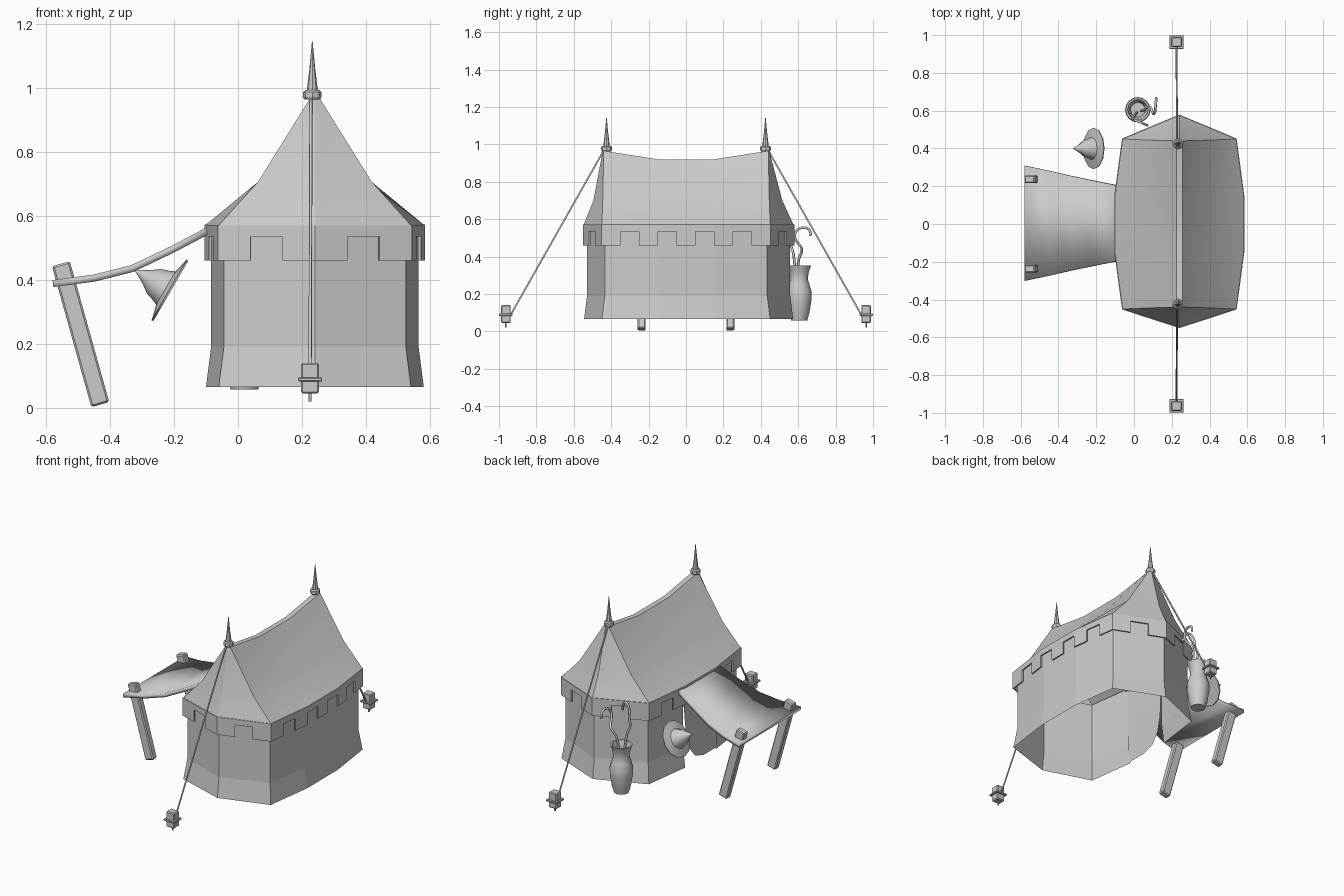
import bpy, bmesh, math
from mathutils import Vector

if "Cube" in bpy.data.objects:
    bpy.data.objects.remove(bpy.data.objects["Cube"])

CX = 0.24


def make(name, verts, faces, solid=0, smooth=None, offset=0):
    me = bpy.data.meshes.new(name)
    me.from_pydata([tuple(v) for v in verts], [], faces)
    bm = bmesh.new()
    bm.from_mesh(me)
    bmesh.ops.remove_doubles(bm, verts=bm.verts, dist=1e-5)
    bmesh.ops.recalc_face_normals(bm, faces=bm.faces)
    bm.to_mesh(me)
    bm.free()
    ob = bpy.data.objects.new(name, me)
    bpy.context.collection.objects.link(ob)
    if solid:
        m = ob.modifiers.new("thickness", "SOLIDIFY")
        m.thickness, m.offset = solid, offset
    if smooth:
        bpy.ops.object.select_all(action="DESELECT")
        ob.select_set(True)
        bpy.context.view_layer.objects.active = ob
        bpy.ops.object.shade_smooth_by_angle(angle=math.radians(smooth))
    return ob


def ring(corner, side, front, back, z, cy=0.45, sy=0.15):
    """Ten-point tent outline: corner/side are half widths, z = (end, corner, side)."""
    e, c, s = z
    right = [(corner, -cy, c), (side, -sy, s), (side, sy, s), (corner, cy, c)]
    pts = [(0, front, e)] + right + [(0, back, e)] + [(-x, y, h) for x, y, h in reversed(right)]
    return [Vector((CX + x, y, h)) for x, y, h in pts]


def loft(rings, skip=()):
    n = len(rings[0])
    faces = [(k * n + i, k * n + (i + 1) % n, (k + 1) * n + (i + 1) % n, (k + 1) * n + i)
             for k in range(len(rings) - 1) for i in range(n) if i not in skip]
    return [v for r in rings for v in r], faces


def lathe(name, profile, sides, loc=(0, 0, 0), tilt=0, smooth=40):
    verts = [(r * math.cos(2 * math.pi * i / sides), r * math.sin(2 * math.pi * i / sides), z)
             for r, z in profile for i in range(sides)]
    _, faces = loft([verts[k * sides:(k + 1) * sides] for k in range(len(profile))])
    faces += [tuple(range(sides)), tuple(range(len(verts) - sides, len(verts)))]
    ob = make(name, verts, faces, smooth=smooth)
    ob.location, ob.rotation_euler = loc, (0, tilt, 0)
    return ob


def beam(name, a, b, sx, sy, bevel=0.006):
    a, b = Vector(a), Vector(b)
    bm = bmesh.new()
    bmesh.ops.create_cube(bm, size=1)
    for v in bm.verts:
        v.co = Vector((v.co.x * sx, v.co.y * sy, v.co.z * (b - a).length))
    bmesh.ops.bevel(bm, geom=bm.edges[:], offset=bevel, segments=1, affect="EDGES")
    me = bpy.data.meshes.new(name)
    bm.to_mesh(me)
    bm.free()
    ob = bpy.data.objects.new(name, me)
    bpy.context.collection.objects.link(ob)
    d = b - a
    ob.location = (a + b) / 2
    ob.rotation_euler = (0, math.atan2(d.x, d.z), 0)
    return ob


def tube(name, pts, r, kind="POLY"):
    cu = bpy.data.curves.new(name, "CURVE")
    cu.dimensions, cu.bevel_depth, cu.bevel_resolution = "3D", r, 1
    cu.use_fill_caps, cu.resolution_u = True, 5
    sp = cu.splines.new(kind)
    sp.points.add(len(pts) - 1)
    for p, co in zip(sp.points, pts):
        p.co = (*co, 1)
    if kind == "NURBS":
        sp.order_u, sp.use_endpoint_u = 3, True
    ob = bpy.data.objects.new(name, cu)
    bpy.context.collection.objects.link(ob)
    return ob


# Roof: sagging ridge, waist and eaves
top = ring(0.016, 0.016, -0.445, 0.445, (0.965, 0.965, 0.92), 0.44)
waist = ring(0.178, 0.185, -0.495, 0.515, (0.70, 0.705, 0.69), 0.445)
eave = ring(0.30, 0.34, -0.547, 0.575, (0.57, 0.57, 0.572))
v, f = loft([eave, waist, top])
f += [(20, 21, 29), (21, 22, 28, 29), (22, 23, 27, 28), (23, 24, 26, 27), (24, 25, 26)]
make("tent_roof", v, f, smooth=30)

# Battlement valance hanging from the eaves, each panel split in thirds
v, f = [], []
for i in range(10):
    a, b = eave[i], eave[(i + 1) % 10]
    for k in range(3):
        p, q = a.lerp(b, k / 3), a.lerp(b, (k + 1) / 3)
        tooth = (k == 1) if i in (2, 7) else (k != 1)
        for z1, z0 in [(None, 0.535)] + ([(0.535, 0.46)] if tooth else []):
            n = len(v)
            v += [(p.x, p.y, z1 or p.z), (q.x, q.y, z1 or q.z), (q.x, q.y, z0), (p.x, p.y, z0)]
            f.append((n, n + 1, n + 2, n + 3))
make("valance", v, f, solid=0.008)

# Walls flaring at the foot, open at the doorway on the left
def wall(z, inset):
    return ring(0.30 - inset, 0.34 - inset, -0.545 + inset, 0.573 - inset, (z, z, z), 0.45 - inset)
v, f = loft([wall(0.065, 0), wall(0.19, 0.016), wall(0.56, 0.016)], skip=(7,))
make("tent_wall", v, f)

# Door curtain with a rounded lower corner
rows = [(0.54, 0.14, -0.085), (0.4, 0.14, -0.086), (0.26, 0.13, -0.09),
        (0.16, 0.10, -0.096), (0.10, 0.05, -0.099), (0.075, -0.03, -0.10)]
v = [p for z, y, x in rows for p in ((x, -0.16, z), (x, y, z))]
make("door_curtain", v, [(2 * i, 2 * i + 1, 2 * i + 3, 2 * i + 2) for i in range(5)], smooth=30)

# Awning: sagging cloth that widens outward
prof = [(-0.085, 0.558, 0.20), (-0.20, 0.497, 0.223), (-0.33, 0.435, 0.25),
        (-0.45, 0.405, 0.278), (-0.578, 0.388, 0.305)]
v = [(x, s * w + 0.004, z) for x, z, w in prof for s in (-1, 1)]
make("awning", v, [(2 * i, 2 * i + 1, 2 * i + 3, 2 * i + 2) for i in range(4)], solid=0.022, smooth=30)

for s, side in ((-1, "front"), (1, "back")):
    # Awning post
    beam(side + "_post", (-0.43, s * 0.237, 0.01), (-0.553, s * 0.237, 0.45), 0.058, 0.042)
    # Ridge finial
    lathe(side + "_finial_collar", [(0.024, 0.962), (0.029, 0.97), (0.029, 0.986), (0.022, 0.992)], 8,
          (0.232, s * 0.425, 0), smooth=20)
    lathe(side + "_finial_spike", [(0.018, 0.985), (0.009, 1.06), (0.001, 1.145)], 8,
          (0.232, s * 0.425, 0), smooth=30)
    # Guy rope and peg
    tube(side + "_guy_rope", [(0.228, s * 0.43, 0.985), (0.225, s * 0.945, 0.075)], 0.005)
    beam(side + "_peg", (0.225, s * 0.963, 0.045), (0.225, s * 0.963, 0.14), 0.056, 0.052, 0.005)
    beam(side + "_peg_band", (0.225, s * 0.963, 0.083), (0.225, s * 0.963, 0.095), 0.076, 0.072, 0.003)
    tube(side + "_peg_nail", [(0.225, s * 0.963, 0.05), (0.225, s * 0.963, 0.02)], 0.005)

# Jar with an open mouth
lathe("jar", [(0.043, 0.058), (0.055, 0.10), (0.066, 0.17), (0.067, 0.21), (0.055, 0.25), (0.046, 0.28),
              (0.052, 0.32), (0.064, 0.352), (0.054, 0.352), (0.042, 0.31), (0.038, 0.28)],
      16, (0.02, 0.605, 0), smooth=50)

# Crooked canes standing in the jar
tube("cane_tall", [(0.03, 0.60, 0.2), (0.05, 0.595, 0.38), (0.065, 0.62, 0.42), (0.09, 0.62, 0.45),
                   (0.10, 0.58, 0.49), (0.11, 0.585, 0.54), (0.115, 0.63, 0.56),
                   (0.118, 0.67, 0.54), (0.116, 0.665, 0.51)], 0.007, "NURBS")
tube("cane_near_wall", [(0.02, 0.60, 0.2), (0.01, 0.58, 0.36), (0, 0.575, 0.42), (-0.015, 0.56, 0.46),
                        (0.005, 0.555, 0.50), (0.0, 0.55, 0.55), (0.03, 0.54, 0.59),
                        (0.065, 0.525, 0.56), (0.07, 0.522, 0.52)], 0.007, "NURBS")

# Pointed hat hanging beside the awning
lathe("hanging_hat", [(0.108, -0.006), (0.110, 0.0), (0.06, 0.012), (0.052, 0.03), (0.044, 0.055),
                      (0.024, 0.082), (0.011, 0.105), (0.002, 0.125)],
      12, (-0.215, 0.40, 0.368), tilt=math.radians(-60), smooth=35)
